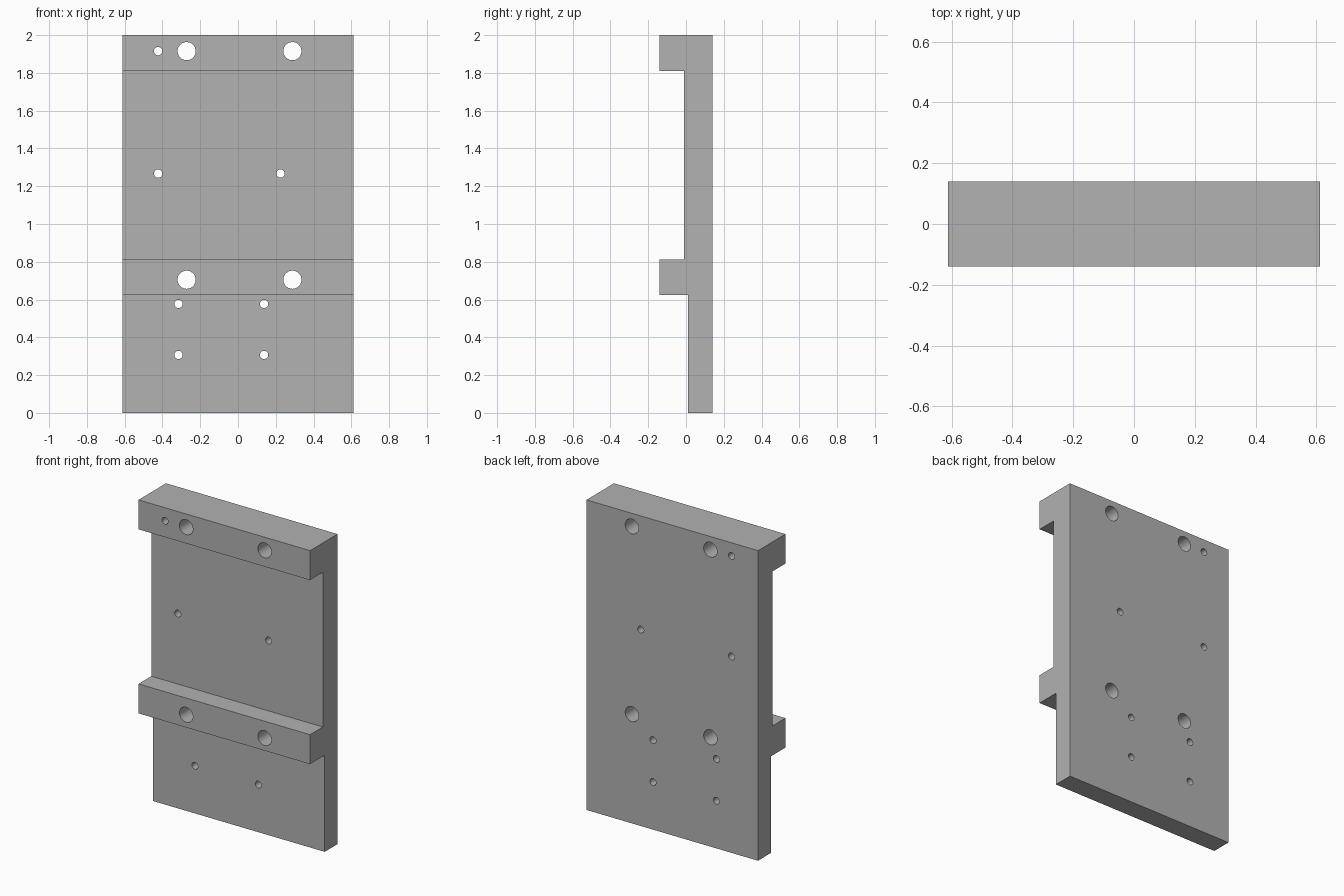
import bpy
import bmesh
import math
from mathutils import Matrix, Vector

default_cube = bpy.data.objects.get("Cube")
if default_cube:
    bpy.data.objects.remove(default_cube, do_unlink=True)

HALF_WIDTH = 0.612
HALF_DEPTH = 0.14
BIG, SMALL = 0.048, 0.022

grey = bpy.data.materials.new("machined grey")
grey.use_nodes = True
colour = (0.445, 0.445, 0.445, 1)
grey.diffuse_color = colour
grey.node_tree.nodes["Principled BSDF"].inputs["Base Color"].default_value = colour


def make_object(name, bm):
    bmesh.ops.recalc_face_normals(bm, faces=bm.faces)
    mesh = bpy.data.meshes.new(name)
    bm.to_mesh(mesh)
    bm.free()
    mesh.materials.append(grey)
    obj = bpy.data.objects.new(name, mesh)
    bpy.context.collection.objects.link(obj)
    return obj


# Side profile (y, z): plate with two rails and a thinner lower section
profile = [
    (HALF_DEPTH, 0), (HALF_DEPTH, 2), (-HALF_DEPTH, 2), (-HALF_DEPTH, 1.81),
    (-0.01, 1.81), (-0.01, 0.813), (-HALF_DEPTH, 0.813), (-HALF_DEPTH, 0.623),
    (0.01, 0.623), (0.01, 0),
]
bm = bmesh.new()
side = bm.faces.new([bm.verts.new((-HALF_WIDTH, y, z)) for y, z in profile])
swept = bmesh.ops.extrude_face_region(bm, geom=[side])
moved = [v for v in swept["geom"] if isinstance(v, bmesh.types.BMVert)]
bmesh.ops.translate(bm, verts=moved, vec=Vector((2 * HALF_WIDTH, 0, 0)))
plate = make_object("railed_mounting_plate", bm)

# Through holes: large pairs in the rails, small ones in the plate
holes = [(x, z, BIG) for x in (-0.272, 0.288) for z in (0.705, 1.915)]
holes += [(x, z, SMALL) for x in (-0.315, 0.138) for z in (0.307, 0.577)]
holes += [(x, z, SMALL) for x, z in ((-0.423, 1.915), (-0.423, 1.267), (0.225, 1.267))]

bm = bmesh.new()
for x, z, radius in holes:
    bmesh.ops.create_cone(
        bm, cap_ends=True, segments=48, radius1=radius, radius2=radius, depth=1,
        matrix=Matrix.Translation((x, 0, z)) @ Matrix.Rotation(math.pi / 2, 4, "X"))
cutter = make_object("hole_cutter", bm)
cutter.hide_render = True

# Drill the holes, then discard the cutter
drill = plate.modifiers.new("drill", "BOOLEAN")
drill.operation = "DIFFERENCE"
drill.solver = "EXACT"
drill.object = cutter
bpy.ops.object.select_all(action="DESELECT")
plate.select_set(True)
bpy.context.view_layer.objects.active = plate
bpy.ops.object.modifier_apply(modifier=drill.name)
bpy.data.objects.remove(cutter, do_unlink=True)

# Round hole walls with crisp rims
bpy.ops.object.shade_smooth_by_angle(angle=math.radians(30))
